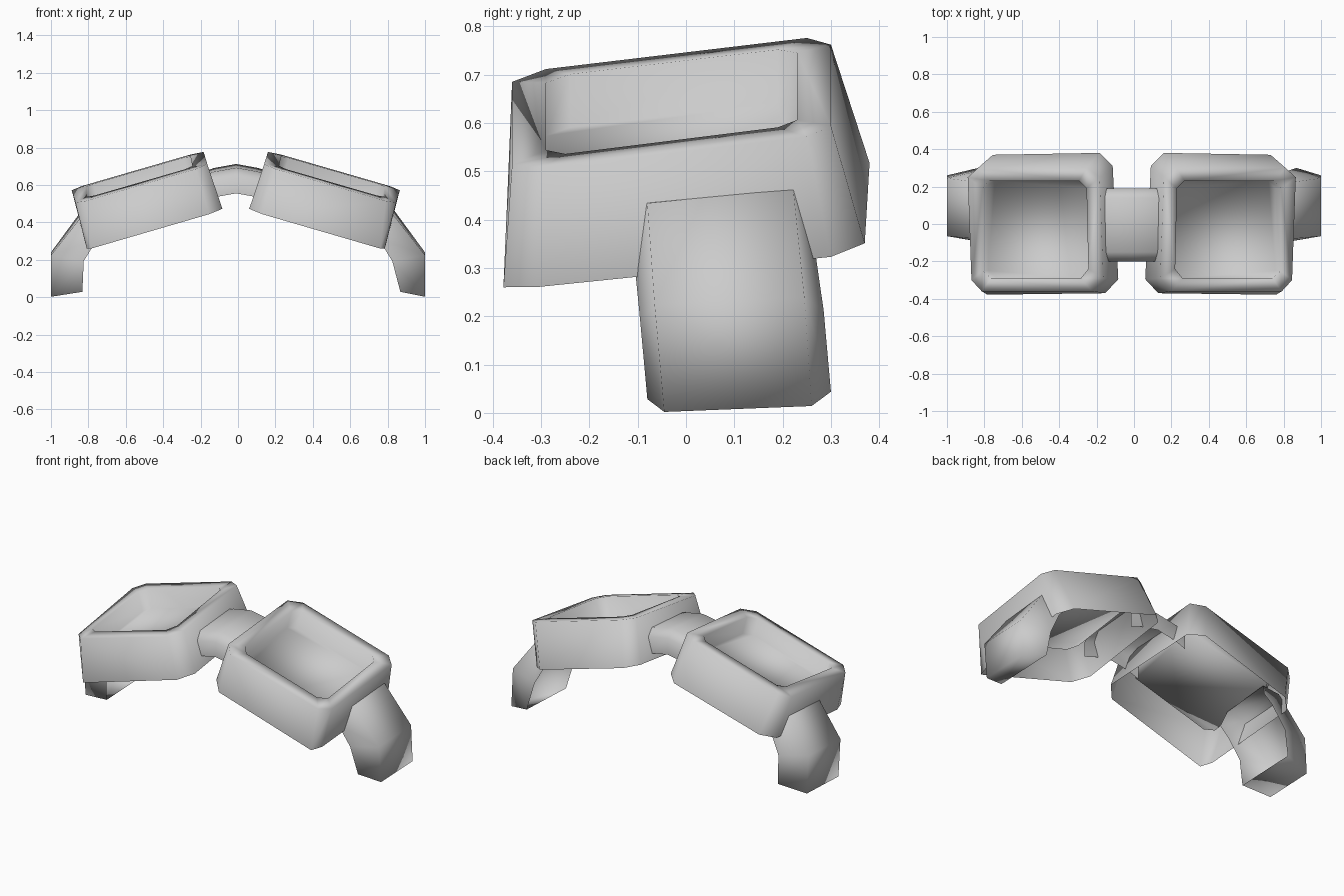
import bpy, bmesh

if "Cube" in bpy.data.objects:
    bpy.data.objects.remove(bpy.data.objects["Cube"])


def loft(name, rings, closed=True, cap_last=False):
    """Skin a list of equal-length rings of points into one smooth surface."""
    bm = bmesh.new()
    rows = [[bm.verts.new(p) for p in ring] for ring in rings]
    n = len(rows[0])
    for a, b in zip(rows, rows[1:]):
        for i in range(n if closed else n - 1):
            j = (i + 1) % n
            bm.faces.new((a[i], a[j], b[j], b[i]))
    if cap_last:
        bm.faces.new(rows[-1])
    bmesh.ops.recalc_face_normals(bm, faces=bm.faces)
    me = bpy.data.meshes.new(name)
    bm.to_mesh(me)
    bm.free()
    for p in me.polygons:
        p.use_smooth = True
    ob = bpy.data.objects.new(name, me)
    bpy.context.collection.objects.link(ob)
    return ob


def mirrored(points, side, centre):
    return [(side * (x - centre) + centre, y, z) for x, y, z in points]


def tilted(outline, base, sy, dx=0):
    """Lay an (x, y) outline on the plane tilted down outward and up to the back."""
    return [(x + dx, y, base - 0.29 * x + sy * y) for x, y in outline]


# Plan outlines of the right-hand frame
bottom = [(.06, -.295), (.13, -.37), (.76, -.378), (.785, -.305),
          (.80, .30), (.73, .37), (.16, .38), (.09, .31)]
rim = [(.14, -.29), (.20, -.36), (.79, -.36), (.845, -.30),
       (.865, .25), (.81, .30), (.23, .30), (.16, .25)]
hole = [(.22, -.24), (.26, -.29), (.74, -.29), (.785, -.25),
        (.785, .19), (.75, .23), (.27, .23), (.23, .19)]
frame_rings = [tilted(bottom, .522, .11), tilted(rim, .79, .13),
               tilted(hole, .795, .125), tilted(hole, .685, .125, -.03)]

# Arm sections: outer (x, z), inner (x, z), outer y range, inner y range, y tilt
arm_sections = [((.73, .455), (.70, .37), (-.085, .215), (-.11, .26), .1),
                ((.835, .437), (.75, .32), (-.08, .222), (-.107, .265), .1),
                ((1.0, .225), (.825, .195), (-.065, .245), (-.095, .285), .05),
                ((1.0, .002), (.85, .03), (-.045, .26), (-.08, .30), .04)]


def arm_ring(section, side):
    (ox, oz), (ix, iz), oy, iy, tilt = section
    if iz < .1:  # the lower inner edges sit slightly to one side
        ix += .018 * side
    pts = [(ix, iy[0], iz), (ox, oy[0], oz), (ox, oy[1], oz), (ix, iy[1], iz)]
    return mirrored([(x, y, z + tilt * (y + .045)) for x, y, z in pts], side, 0)


for label, side in (("right", 1), ("left", -1)):
    # Tilted tray: outer walls, rim, inner walls and recessed floor, open below
    loft(label + "_frame", [mirrored(r, side, -.012) for r in frame_rings], cap_last=True)
    # Bent side arm: hollow channel closed at its lower end
    loft(label + "_arm", [arm_ring(s, side) for s in arm_sections], closed=False, cap_last=True)

# Arched bridge between the frames: channel open below
section = [(-.20, -.157), (-.20, -.065), (-.15, -.02), (.14, .0), (.19, -.04), (.19, -.14)]
bridge_rings = [[(x - .01, y, top + dz) for y, dz in section]
                for x, top in ((-.19, .665), (-.12, .69), (0, .712), (.12, .69), (.19, .665))]
loft("bridge", bridge_rings, closed=False)
